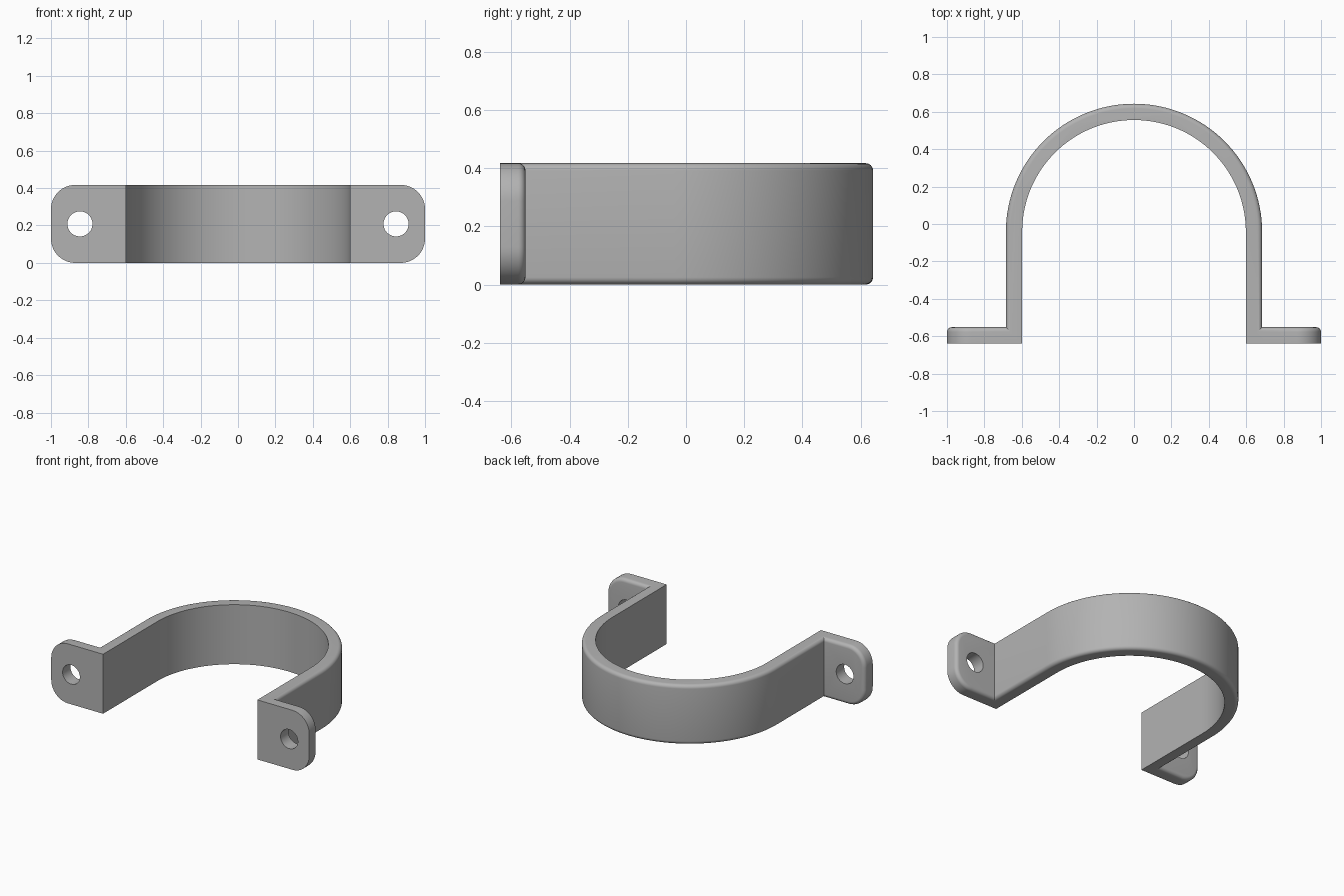
import bpy, bmesh
from math import sin, cos, pi, hypot, radians
from mathutils import Matrix

if "Cube" in bpy.data.objects:
    bpy.data.objects.remove(bpy.data.objects["Cube"], do_unlink=True)

INNER, OUTER = 0.598, 0.685      # strap radii
CENTRE_Y = -0.042                # arch centre
FRONT, BACK = -0.64, -0.552      # flange faces
HEIGHT = 0.417
STEPS = 64

metal = bpy.data.materials.new("grey metal")
metal.use_nodes = True
GREY = (0.45, 0.45, 0.45, 1)
metal.diffuse_color = GREY
metal.node_tree.nodes["Principled BSDF"].inputs["Base Color"].default_value = GREY


def arc(r):
    """Half circle from the left side over the back to the right side."""
    return [(r * cos(pi * i / STEPS), CENTRE_Y + r * sin(pi * i / STEPS))
            for i in range(STEPS + 1)]


# Clamp outline: flanges, legs and arch in one profile, extruded upwards
outline = ([(1, FRONT), (1, BACK), (OUTER, BACK)] + arc(OUTER)
           + [(-OUTER, BACK), (-1, BACK), (-1, FRONT), (-INNER, FRONT)]
           + arc(INNER)[::-1] + [(INNER, FRONT)])
bm = bmesh.new()
base = bm.faces.new([bm.verts.new((x, y, 0)) for x, y in outline])
top = bmesh.ops.extrude_face_region(bm, geom=[base])["geom"]
bmesh.ops.translate(bm, vec=(0, 0, HEIGHT),
                    verts=[v for v in top if isinstance(v, bmesh.types.BMVert)])
bmesh.ops.recalc_face_normals(bm, faces=bm.faces)


def bevel(edges, size, segments):
    bmesh.ops.bevel(bm, geom=edges, offset=size, offset_type='OFFSET', segments=segments,
                    profile=0.5, affect='EDGES', clamp_overlap=False)


# Rounded flange ends
bevel([e for e in bm.edges if all(abs(v.co.x) > 0.99 for v in e.verts)
       and abs(e.verts[0].co.y - e.verts[1].co.y) > 0.01], 0.13, 12)


# Soft edges all along the outer side
def is_outer(face):
    return all(v.co.y > BACK - 0.01 and
               hypot(v.co.x, max(v.co.y - CENTRE_Y, 0)) > OUTER - 0.01
               for v in face.verts)


bevel([e for e in bm.edges if sum(is_outer(f) for f in e.link_faces) == 1], 0.025, 6)
mesh = bpy.data.meshes.new("pipe_clamp")
bm.to_mesh(mesh)
bm.free()
clamp = bpy.data.objects.new("pipe_clamp", mesh)
bpy.context.collection.objects.link(clamp)
mesh.materials.append(metal)

# Screw holes through both flanges
bm = bmesh.new()
for side in (-1, 1):
    place = (Matrix.Translation((side * 0.845, (FRONT + BACK) / 2, HEIGHT / 2))
             @ Matrix.Rotation(pi / 2, 4, 'X'))
    bmesh.ops.create_cone(bm, cap_ends=True, segments=48, radius1=0.067, radius2=0.067,
                          depth=0.3, matrix=place)
cut_mesh = bpy.data.meshes.new("hole_cutter")
bm.to_mesh(cut_mesh)
bm.free()
cut_mesh.materials.append(metal)
cutter = bpy.data.objects.new("hole_cutter", cut_mesh)
bpy.context.collection.objects.link(cutter)
cutter.hide_render = True

holes = clamp.modifiers.new("screw holes", 'BOOLEAN')
holes.operation = 'DIFFERENCE'
holes.solver = 'EXACT'
holes.object = cutter
bpy.ops.object.select_all(action='DESELECT')
clamp.select_set(True)
bpy.context.view_layer.objects.active = clamp
bpy.ops.object.modifier_apply(modifier=holes.name)
bpy.data.objects.remove(cutter, do_unlink=True)
bpy.ops.object.shade_smooth_by_angle(angle=radians(30))
